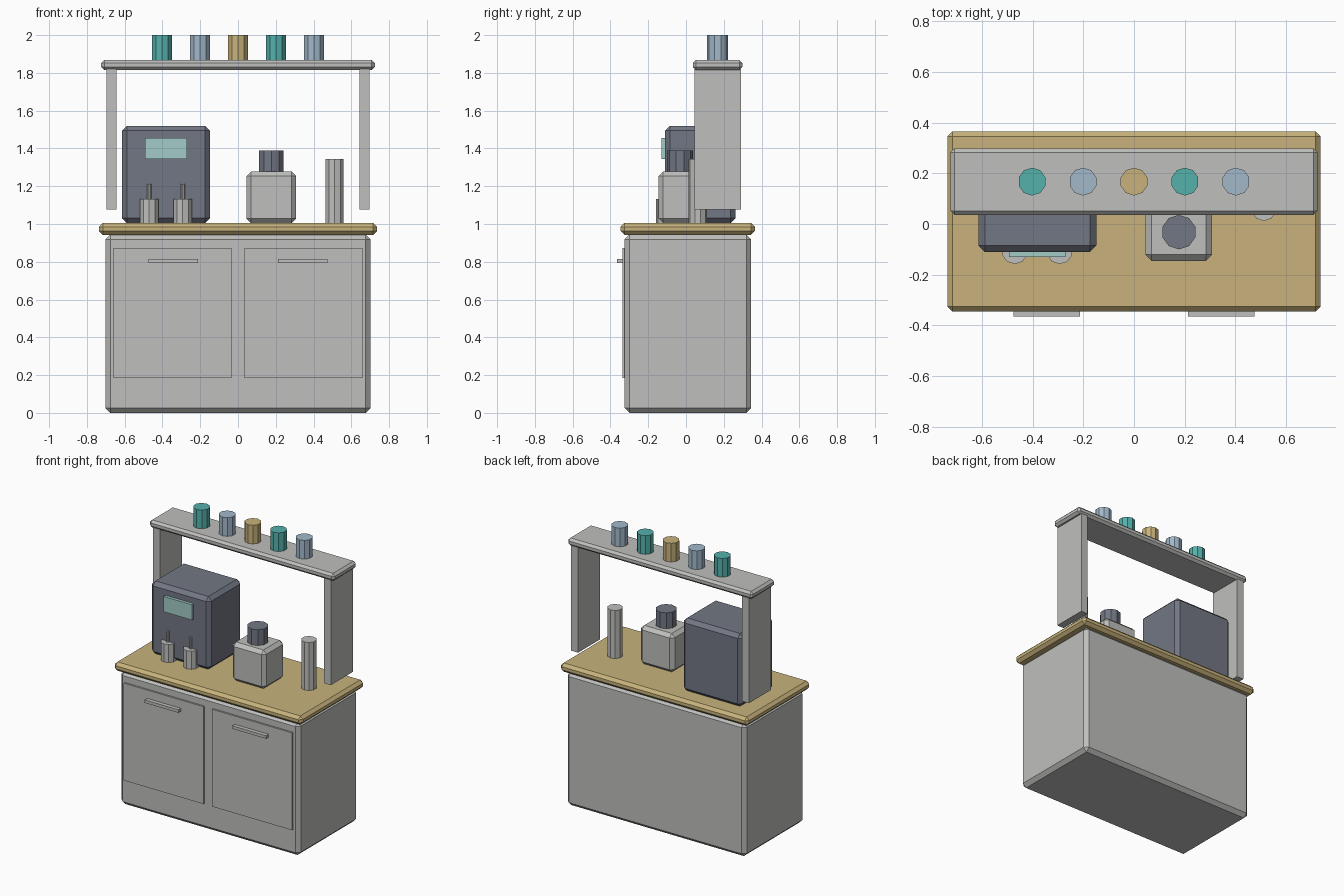
import bpy
import bmesh
from mathutils import Vector

cube = bpy.data.objects.get("Cube")
if cube:
    bpy.data.objects.remove(cube, do_unlink=True)


def material(name, r, g, b):
    m = bpy.data.materials.new(name)
    m.use_nodes = True
    m.diffuse_color = (r, g, b, 1)
    m.node_tree.nodes["Principled BSDF"].inputs["Base Color"].default_value = (r, g, b, 1)
    return m


GREY = material("light grey", 0.52, 0.52, 0.51)
WOOD = material("pale wood", 0.58, 0.45, 0.20)
DARK = material("slate", 0.17, 0.185, 0.23)
TEAL = material("teal", 0.09, 0.44, 0.41)
BLUE = material("powder blue", 0.36, 0.48, 0.59)
GLASS = material("pale aqua", 0.36, 0.60, 0.57)


def finish(name, bm, mat):
    mesh = bpy.data.meshes.new(name)
    bm.to_mesh(mesh)
    bm.free()
    mesh.materials.append(mat)
    ob = bpy.data.objects.new(name, mesh)
    bpy.context.scene.collection.objects.link(ob)
    return ob


def box(name, xs, ys, zs, mat, bevel=0):
    """Box between the given limits, with optional chamfered edges."""
    bm = bmesh.new()
    bmesh.ops.create_cube(bm, size=1)
    for v in bm.verts:
        v.co = Vector([(a + b) / 2 + c * (b - a) for c, (a, b) in zip(v.co, (xs, ys, zs))])
    if bevel:
        bmesh.ops.bevel(bm, geom=bm.edges[:], offset=bevel, segments=1, affect='EDGES')
    return finish(name, bm, mat)


def cylinder(name, x, y, zs, radius, mat, sides=10):
    """Upright low-poly cylinder."""
    bm = bmesh.new()
    bmesh.ops.create_cone(bm, cap_ends=True, segments=sides, radius1=radius,
                          radius2=radius, depth=zs[1] - zs[0])
    bmesh.ops.translate(bm, verts=bm.verts, vec=(x, y, sum(zs) / 2))
    return finish(name, bm, mat)


# Cabinet and worktop
box("cabinet", (-0.702, 0.702), (-0.325, 0.345), (0, 0.945), GREY, 0.026)
box("worktop", (-0.736, 0.736), (-0.346, 0.365), (0.943, 1.005), WOOD, 0.02)

# Doors, handles and shelf posts on both sides
for side, s in (("left", 1), ("right", -1)):
    def span(a, b):
        return sorted((s * a, s * b))
    box(side + "_door", span(0.034, 0.659), (-0.337, -0.32), (0.185, 0.874), GREY)
    box(side + "_handle", span(0.212, 0.475), (-0.365, -0.335), (0.794, 0.815), GREY)
    box(side + "_post", span(0.642, 0.696), (0.044, 0.29), (1.076, 1.82), GREY)

# Upper shelf with a row of cups
box("shelf", (-0.724, 0.724), (0.036, 0.298), (1.815, 1.868), GREY, 0.016)
for i, mat in enumerate((TEAL, BLUE, WOOD, TEAL, BLUE)):
    cylinder(f"cup_{i + 1}", (i - 2) * 0.201, 0.167, (1.866, 2.0), 0.055, mat)

# Coffee machine with display and two dispensers
box("machine_body", (-0.614, -0.148), (-0.11, 0.262), (1.005, 1.52), DARK, 0.026)
box("machine_display", (-0.492, -0.27), (-0.131, -0.105), (1.345, 1.454), GLASS)
for i, x in enumerate((-0.47, -0.293)):
    cylinder(f"dispenser_{i + 1}", x, -0.106, (1.0, 1.133), 0.052, GREY)
    cylinder(f"dispenser_stem_{i + 1}", x, -0.112, (1.13, 1.213), 0.012, GREY)

# Grinder and tall canister
box("grinder_body", (0.045, 0.308), (-0.145, 0.085), (1.005, 1.278), GREY, 0.024)
cylinder("grinder_lid", 0.177, -0.032, (1.27, 1.39), 0.068, DARK)
cylinder("canister", 0.512, 0.062, (1.0, 1.345), 0.05, GREY)
